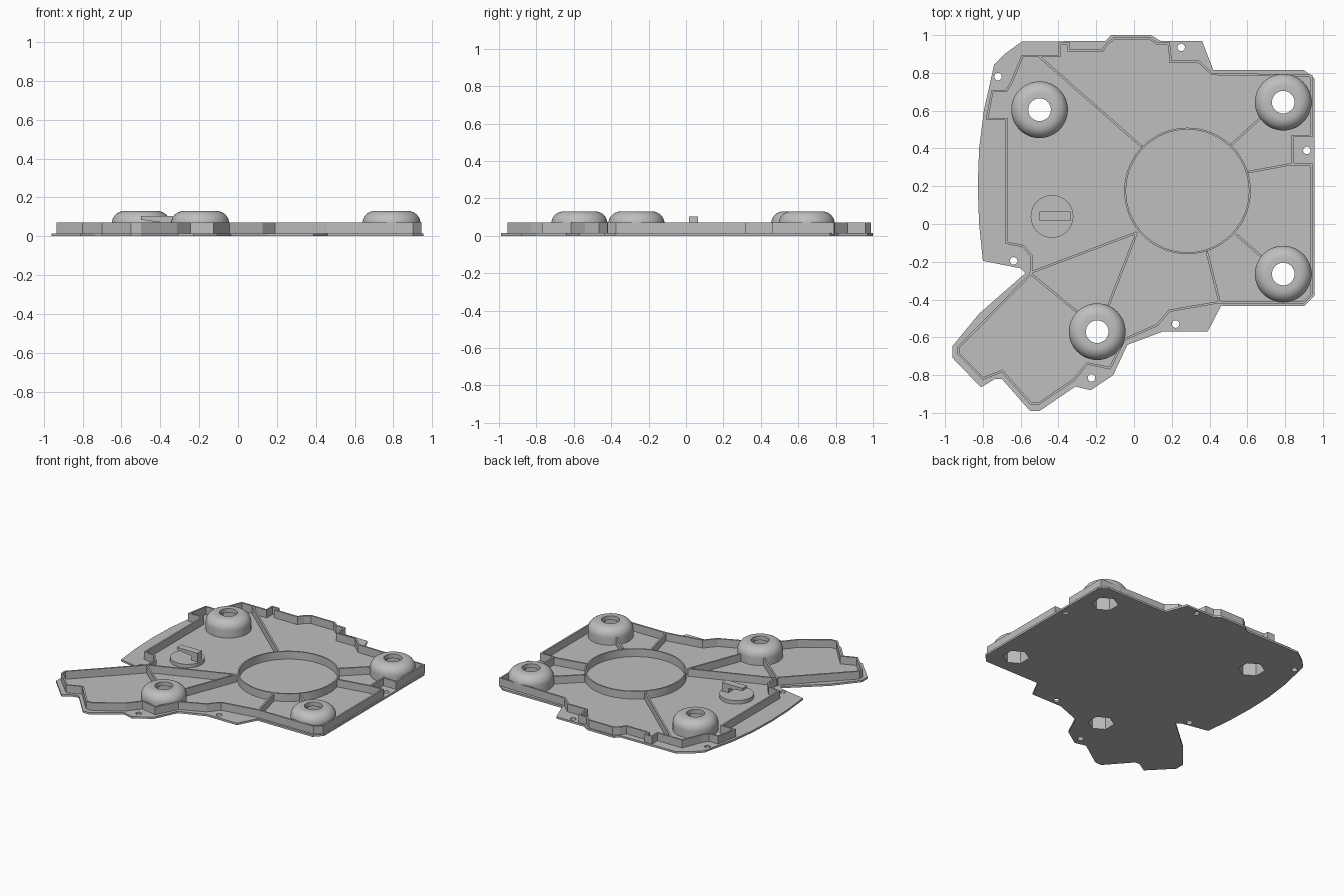
import bpy
import bmesh
import math
from mathutils import Vector

cube = bpy.data.objects.get("Cube")
if cube:
    bpy.data.objects.remove(cube, do_unlink=True)

grey = bpy.data.materials.new("plain grey")
grey.use_nodes = True
GREY = (0.52, 0.52, 0.52, 1)
grey.diffuse_color = GREY
grey.node_tree.nodes["Principled BSDF"].inputs["Base Color"].default_value = GREY

FLOOR = 0.014
RIM = 0.07
THICK = 0.012


def finish(name, bm):
    """Turn a bmesh into a named grey object."""
    bmesh.ops.recalc_face_normals(bm, faces=bm.faces)
    mesh = bpy.data.meshes.new(name)
    bm.to_mesh(mesh)
    bm.free()
    mesh.materials.append(grey)
    obj = bpy.data.objects.new(name, mesh)
    bpy.context.collection.objects.link(obj)
    return obj


def add_prism(bm, points, low, high):
    """Extrude a flat outline upward from low to high."""
    face = bm.faces.new([bm.verts.new((x, y, low)) for x, y in points])
    top = bmesh.ops.extrude_face_region(bm, geom=[face])["geom"]
    verts = [v for v in top if isinstance(v, bmesh.types.BMVert)]
    bmesh.ops.translate(bm, verts=verts, vec=(0, 0, high - low))


def circle(centre, radius, sides, turn=0.0):
    return [(centre[0] + radius * math.cos(turn + math.tau * i / sides),
             centre[1] + radius * math.sin(turn + math.tau * i / sides))
            for i in range(sides)]


def inset_outline(points, distance):
    """Offset a clockwise outline inward with mitred corners."""
    points = [Vector(p) for p in points]
    result = []
    for i, p in enumerate(points):
        before = (p - points[i - 1]).normalized()
        after = (points[(i + 1) % len(points)] - p).normalized()
        n1 = Vector((before.y, -before.x))
        n2 = Vector((after.y, -after.x))
        result.append(p + (n1 + n2) * distance / max(1 + n1.dot(n2), 0.4))
    return result


def thin_wall(name, outer, inner, low, high):
    """Closed upright wall between two matching outlines."""
    bm = bmesh.new()
    loops = [[bm.verts.new((p[0], p[1], z)) for p in line]
             for line, z in ((outer, low), (outer, high), (inner, high), (inner, low))]
    count = len(outer)
    for k in range(len(loops)):
        a, b = loops[k], loops[(k + 1) % len(loops)]
        for i in range(count):
            j = (i + 1) % count
            bm.faces.new((a[i], a[j], b[j], b[i]))
    return finish(name, bm)


def make_cutter(name, outlines, low, high):
    bm = bmesh.new()
    for outline in outlines:
        add_prism(bm, outline, low, high)
    obj = finish(name, bm)
    obj.hide_render = True
    return obj


def cut(obj, cutter):
    bpy.context.view_layer.objects.active = obj
    mod = obj.modifiers.new("cut", "BOOLEAN")
    mod.operation = "DIFFERENCE"
    mod.solver = "EXACT"
    mod.object = cutter
    bpy.ops.object.modifier_apply(modifier=mod.name)


def smooth(obj):
    bpy.ops.object.select_all(action="DESELECT")
    obj.select_set(True)
    bpy.context.view_layer.objects.active = obj
    bpy.ops.object.shade_smooth_by_angle(angle=math.radians(35))


plate_outline = [
    (-.15, .97), (-.12, 1), (.09, 1), (.14, .97), (.36, .97), (.42, .815),
    (.9, .815), (.955, .77), (.955, -.38), (.9, -.435), (.46, -.435),
    (.39, -.57), (.15, -.57), (-.035, -.64), (-.11, -.8), (-.23, -.88),
    (-.31, -.86), (-.5, -.99), (-.55, -.99), (-.7, -.82), (-.735, -.82),
    (-.81, -.865), (-.96, -.71), (-.96, -.645), (-.82, -.475),
    (-.575, -.26), (-.6, -.235), (-.8, -.195), (-.82, 0), (-.827, .2),
    (-.82, .4), (-.795, .6), (-.74, .845), (-.685, .9), (-.595, .965)]

rim_outline = [
    (-.17, .925), (-.145, .96), (-.105, .99), (.085, .99), (.125, .96),
    (.19, .96), (.2, .865), (.345, .865), (.415, .8), (.945, .79),
    (.945, .46), (.845, .46), (.845, .32), (.945, .32), (.945, -.375),
    (.9, -.42), (.45, -.42), (.19, -.465), (.125, -.54), (-.045, -.615),
    (-.125, -.77), (-.245, -.745), (-.315, -.83), (-.5, -.955),
    (-.55, -.955), (-.7, -.785), (-.8, -.825), (-.935, -.69),
    (-.935, -.65), (-.55, -.26), (-.55, -.17), (-.59, -.122),
    (-.68, -.105), (-.68, .55), (-.785, .55), (-.755, .71), (-.68, .71),
    (-.655, .75), (-.595, .895), (-.4, .895), (-.4, .96), (-.34, .96),
    (-.34, .925)]

bosses = {"back_right_boss": (-.5, .605), "back_left_boss": (.79, .645),
          "front_left_boss": (.79, -.265), "front_right_boss": (-.195, -.57)}
screws = [(.25, .935), (-.72, .78), (-.637, -.195), (-.225, -.815),
          (.22, -.53), (.915, .39)]

# Cutters for nut pockets, bolt bores and screw holes
pockets = make_cutter("pocket_cutter", [circle(c, .088, 6, math.pi / 6)
                                        for c in bosses.values()], -.1, .1)
bores = make_cutter("bore_cutter", [circle(c, .06, 32) for c in bosses.values()], -.2, .3)
drills = make_cutter("screw_cutter", [circle(c, .02, 16) for c in screws], -.1, .1)

# Base plate
bm = bmesh.new()
add_prism(bm, plate_outline, 0, FLOOR)
plate = finish("base_plate", bm)
cut(plate, pockets)
cut(plate, drills)

# Raised rim following the edge, and the round centre wall
thin_wall("rim_wall", rim_outline, inset_outline(rim_outline, THICK), FLOOR / 2, RIM)
hub = (.283, .175)
smooth(thin_wall("centre_ring", circle(hub, .335, 64), circle(hub, .325, 64), FLOOR / 2, RIM))

# Rounded mounting bosses, lathed from one profile
FILLET = .065
profile = [(0, .004), (.15, .004)]
for step in range(9):
    a = math.pi / 2 * step / 8
    profile.append((.15 - FILLET + FILLET * math.cos(a), .13 - FILLET + FILLET * math.sin(a)))
profile.append((0, .13))
for name, (cx, cy) in bosses.items():
    bm = bmesh.new()
    verts = [bm.verts.new((r, 0, z)) for r, z in profile]
    edges = [bm.edges.new(pair) for pair in zip(verts, verts[1:])]
    bmesh.ops.spin(bm, geom=verts + edges, cent=(0, 0, 0), axis=(0, 0, 1),
                   angle=math.tau, steps=48, use_duplicate=False)
    bmesh.ops.remove_doubles(bm, verts=bm.verts, dist=.0001)
    bmesh.ops.translate(bm, verts=bm.verts, vec=(cx, cy, 0))
    boss = finish(name, bm)
    cut(boss, pockets)
    cut(boss, bores)
    smooth(boss)

for cutter in (pockets, bores, drills):
    bpy.data.objects.remove(cutter, do_unlink=True)

# Stiffening ribs
ribs = [((-.5, .885), (.04, .41)), ((.515, .42), (.69, .58)),
        ((.605, .275), (.85, .32)), ((.54, -.055), (.69, -.185)),
        ((.385, -.145), (.455, -.42)), ((.015, -.045), (-.135, -.43)),
        ((.015, -.045), (-.555, -.26)), ((-.55, -.26), (-.295, -.47))]
bm = bmesh.new()
for start, end in ribs:
    a, b = Vector(start), Vector(end)
    d = (b - a).normalized()
    side = Vector((-d.y, d.x)) * THICK / 2
    add_prism(bm, [a + side, b + side, b - side, a - side], FLOOR / 2, RIM - .002)
finish("ribs", bm)

# Round pad carrying a small hooked latch
bm = bmesh.new()
add_prism(bm, circle((-.434, .04), .113, 40), FLOOR / 2, .04)
smooth(finish("latch_pad", bm))
bm = bmesh.new()
hook = [(-.5, .103), (-.335, .103), (-.335, .035), (-.385, .035), (-.385, .07), (-.5, .085)]
add_prism(bm, hook, -.065, -.015)
for v in bm.verts:
    v.co = (v.co.x, -v.co.z, v.co.y)
finish("latch_hook", bm)
